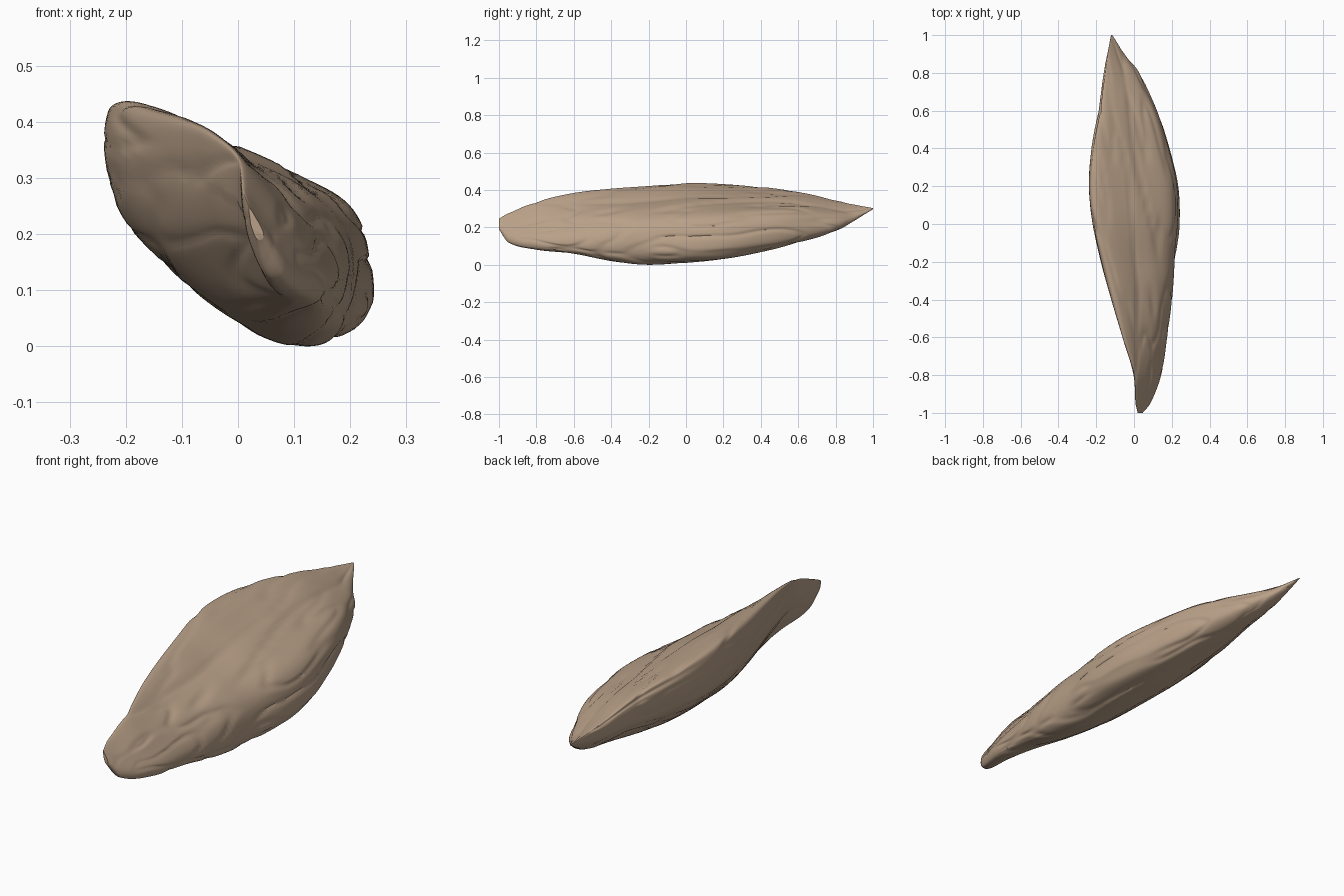
import bpy, bmesh, math
from mathutils import Vector, noise

cube = bpy.data.objects.get("Cube")
if cube:
    bpy.data.objects.remove(cube, do_unlink=True)

RINGS, SEGMENTS = 150, 120

# Husk stations along the length: y, x min, x max, z min, z max
STATIONS = [
    (-1.0, .02, .045, .19, .245),
    (-.95, .01, .085, .12, .27),
    (-.8, 0, .14, .082, .33),
    (-.6, -.06, .17, .058, .38),
    (-.4, -.12, .197, .02, .405),
    (-.2, -.175, .215, 0, .42),
    (0, -.22, .235, .01, .435),
    (.2, -.24, .23, .03, .43),
    (.4, -.225, .185, .07, .415),
    (.6, -.19, .12, .12, .39),
    (.8, -.16, .025, .18, .345),
    (.9, -.14, -.05, .235, .32),
    (1.0, -.122, -.115, .297, .303),
]

# Cross-sections as fractions of the station box, from the upper left corner clockwise
THIN_END = [(-.88, 1), (-.1, .45), (.5, -.05), (.98, -.55), (1, -.88),
            (.7, -1), (.05, -.93), (-.45, -.45), (-.83, .15), (-1, .85)]
BODY = [(-.82, 1), (0, .6), (.78, .15), (1, -.35), (.95, -.82),
        (.55, -1), (0, -.86), (-.5, -.45), (-.87, .05), (-1, .75)]


def station_at(y):
    """Smoothly interpolate the stations at y."""
    i = 0
    while i < len(STATIONS) - 2 and y > STATIONS[i + 1][0]:
        i += 1
    a, b = STATIONS[i], STATIONS[i + 1]
    before, after = STATIONS[max(i - 1, 0)], STATIONS[min(i + 2, len(STATIONS) - 1)]
    span = b[0] - a[0]
    u = (y - a[0]) / span
    out = []
    for k in range(1, len(a)):
        m0 = (b[k] - before[k]) / (b[0] - before[0]) * span
        m1 = (after[k] - a[k]) / (after[0] - a[0]) * span
        rise = b[k] - a[k]
        out.append(a[k] + u * (m0 + u * (3 * rise - 2 * m0 - m1 + u * (m0 + m1 - 2 * rise))))
    return out


def section_point(profile, w):
    """Point on a closed smooth curve through the profile."""
    i, u = int(w), w - int(w)
    p, a, b, q = (Vector(profile[(i + k) % len(profile)]) for k in (-1, 0, 1, 2))
    return a + .5 * u * (b - p + u * (2 * p - 5 * a + 4 * b - q + u * (3 * (a - b) + q - p)))


def bump(value, centre, width):
    return math.exp(-((value - centre) / width) ** 2)


def ease(value, start, end):
    u = min(1, max(0, (value - start) / (end - start)))
    return u * u * (3 - 2 * u)


def wrinkle(x, y, z):
    """Long, slightly slanted folds with soft creases."""
    skew = x + .2 * y
    fold = noise.noise(Vector((skew * 9, y * 1.6, z * 9)))
    crease = abs(noise.noise(Vector((skew * 14, y * 2, z * 14 + 7))))
    return .007 * fold - .007 * (bump(crease, 0, .14) - .35)


def ring(y):
    x0, x1, z0, z1 = station_at(y)
    centre = Vector(((x0 + x1) / 2, y, (z0 + z1) / 2))
    hx, hz = (x1 - x0) / 2, (z1 - z0) / 2
    fade = min(1, min(hx, hz) / .09)
    blend = ease(y, -.85, -.25) * (1 - .6 * ease(y, .5, 1))
    points = []
    for s in range(SEGMENTS):
        w = len(BODY) * s / SEGMENTS
        p = section_point(THIN_END, w).lerp(section_point(BODY, w), blend)
        offset = Vector((p.x * hx, 0, p.y * hz))
        out = offset.normalized()
        x, _, z = centre + offset
        push = wrinkle(x, y, z) * fade * (1 if out.x + out.z > -.3 else .5)
        # Narrow seam under the upper edge towards the pointed end
        push -= .008 * bump(w, 9.4, .18) * bump(y, .55, .3) * fade
        points.append(centre + offset + out * push)
    return points


# Husk body
bm = bmesh.new()
loops = []
for r in range(RINGS + 1):
    y = -math.cos(math.pi * r / RINGS)
    loops.append([bm.verts.new(p) for p in ring(y)])
for a, b in zip(loops, loops[1:]):
    for s in range(SEGMENTS):
        n = (s + 1) % SEGMENTS
        bm.faces.new((a[s], a[n], b[n], b[s]))
bm.faces.new(loops[0])
bm.faces.new(loops[-1])
bmesh.ops.recalc_face_normals(bm, faces=bm.faces)

# Rest the husk on the ground
lowest = min(v.co.z for v in bm.verts)
bmesh.ops.translate(bm, verts=bm.verts, vec=(0, 0, -lowest))
mesh = bpy.data.meshes.new("seed_husk")
bm.to_mesh(mesh)
bm.free()

# Dry brown
brown = bpy.data.materials.new("dry_brown")
brown.use_nodes = True
colour = (.48, .35, .245, 1)
brown.diffuse_color = colour
brown.node_tree.nodes["Principled BSDF"].inputs["Base Color"].default_value = colour
brown.node_tree.nodes["Principled BSDF"].inputs["Roughness"].default_value = .8
mesh.materials.append(brown)

husk = bpy.data.objects.new("seed_husk", mesh)
bpy.context.collection.objects.link(husk)
bpy.context.view_layer.objects.active = husk
husk.select_set(True)
bpy.ops.object.shade_smooth_by_angle(angle=math.radians(50))
